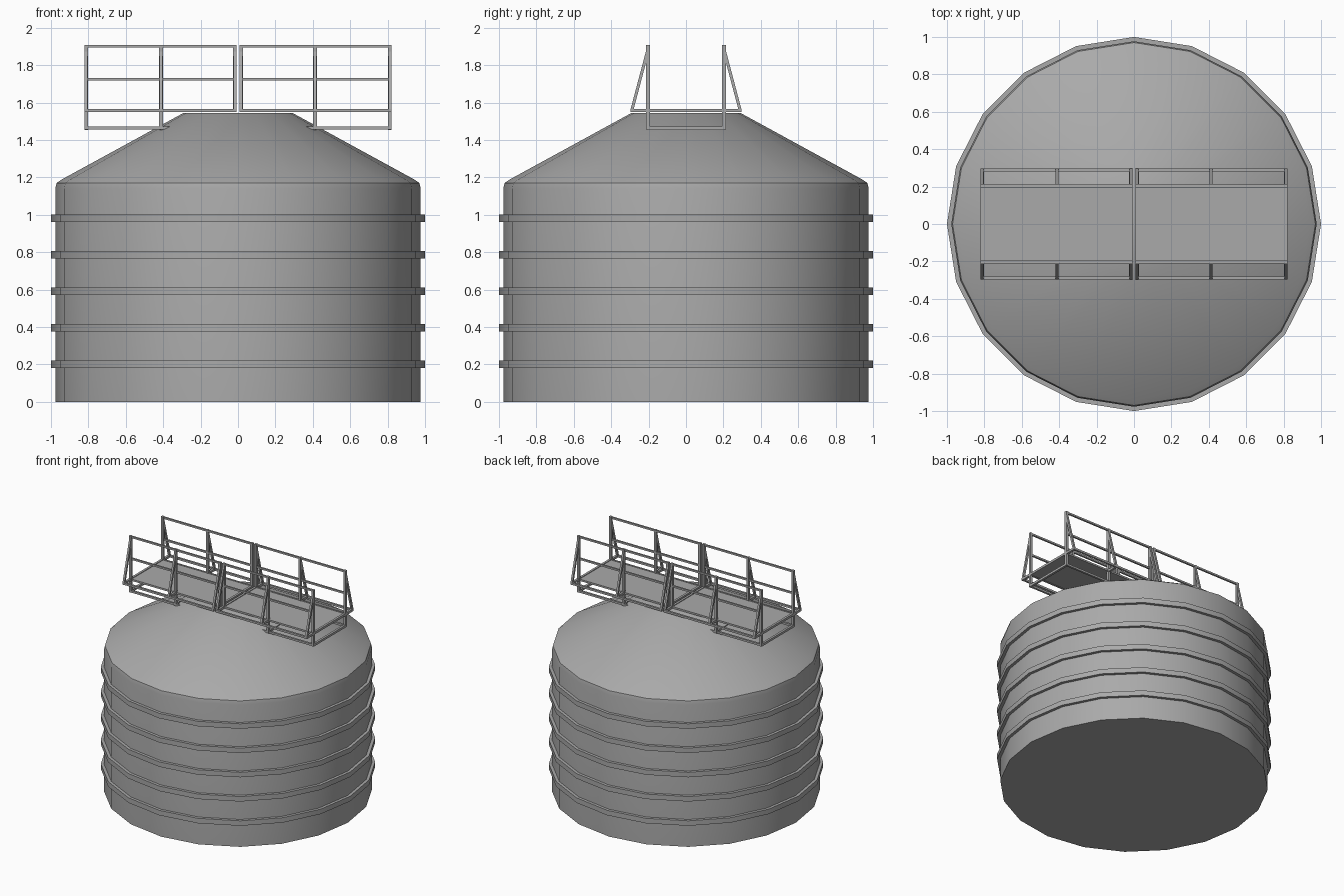
import bpy, bmesh, math
from mathutils import Vector

if "Cube" in bpy.data.objects:
    bpy.data.objects.remove(bpy.data.objects["Cube"])

steel = bpy.data.materials.new("grey_steel")
steel.use_nodes = True
GREY = (0.4, 0.4, 0.4, 1)
steel.diffuse_color = GREY
steel.node_tree.nodes["Principled BSDF"].inputs["Base Color"].default_value = GREY

SIDES = 20


def finish(name, bm, smooth=False):
    bmesh.ops.recalc_face_normals(bm, faces=bm.faces)
    mesh = bpy.data.meshes.new(name)
    bm.to_mesh(mesh)
    bm.free()
    mesh.materials.append(steel)
    obj = bpy.data.objects.new(name, mesh)
    bpy.context.collection.objects.link(obj)
    if smooth:
        bpy.ops.object.select_all(action='DESELECT')
        obj.select_set(True)
        bpy.context.view_layer.objects.active = obj
        bpy.ops.object.shade_smooth_by_angle(angle=math.radians(35))
    return obj


def lathe(name, profile, closed=False):
    """Revolve (radius, height) points; open profiles get flat caps."""
    bm = bmesh.new()
    rings = []
    for r, z in profile:
        angles = [2 * math.pi * i / SIDES for i in range(SIDES)]
        rings.append([bm.verts.new((r * math.cos(a), r * math.sin(a), z)) for a in angles])
    pairs = list(zip(rings, rings[1:]))
    if closed:
        pairs.append((rings[-1], rings[0]))
    else:
        bm.faces.new(rings[0])
        bm.faces.new(rings[-1])
    for low, high in pairs:
        for i in range(SIDES):
            j = (i + 1) % SIDES
            bm.faces.new((low[i], low[j], high[j], high[i]))
    return finish(name, bm, True)


def bar(bm, start, end, width):
    """Square bar between two points."""
    a, b = Vector(start), Vector(end)
    axis = (b - a).normalized()
    ref = Vector((1, 0, 0)) if abs(axis.x) < 0.9 else Vector((0, 1, 0))
    u = axis.cross(ref).normalized() * width / 2
    v = axis.cross(u).normalized() * width / 2
    ends = [[bm.verts.new(p + s * u + t * v) for s, t in ((-1, -1), (1, -1), (1, 1), (-1, 1))]
            for p in (a, b)]
    bm.faces.new(ends[0])
    bm.faces.new(ends[1])
    for i in range(4):
        j = (i + 1) % 4
        bm.faces.new((ends[0][i], ends[0][j], ends[1][j], ends[1][i]))


# Tank shell with rounded shoulder and conical roof
lathe("tank", [(0.977, 0), (0.977, 1.14), (0.97, 1.17), (0.94, 1.19), (0.29, 1.545)])

# Hoops around the shell
for n in range(5):
    z = 0.2 + 0.195 * n
    lathe(f"hoop_{n + 1}", [(0.96, z - 0.02), (1, z - 0.02), (1, z + 0.02), (0.96, z + 0.02)], True)

# Walkway in two mirrored halves
INNER, MID, OUTER = 0.017, 0.412, 0.812
POST_Y, FOOT_Y = 0.203, 0.29
LOW, DECK, TOP = 1.463, 1.557, 1.9
for side, label in ((1, "left"), (-1, "right")):
    deck = bmesh.new()
    bmesh.ops.create_cube(deck, size=1)
    bmesh.ops.scale(deck, vec=(OUTER - INNER, 2 * POST_Y, 0.008), verts=deck.verts)
    bmesh.ops.translate(deck, vec=(side * (INNER + OUTER) / 2, 0, DECK), verts=deck.verts)
    finish("deck_" + label, deck)

    posts, braces, rails, frame = (bmesh.new() for _ in range(4))
    for y in (-1, 1):
        for x in (INNER, MID, OUTER):
            bottom = DECK if x == INNER else LOW - 0.008
            bar(posts, (side * x, y * POST_Y, bottom), (side * x, y * POST_Y, TOP + 0.008), 0.02)
            bar(braces, (side * x, y * FOOT_Y, DECK), (side * x, y * (POST_Y + 0.004), TOP - 0.03), 0.016)
            bar(frame, (side * x, y * POST_Y, DECK), (side * x, y * (FOOT_Y + 0.008), DECK), 0.018)
        for z in (DECK, 1.725, TOP):
            bar(rails, (side * INNER, y * POST_Y, z), (side * OUTER, y * POST_Y, z), 0.014)
        bar(frame, (side * INNER, y * FOOT_Y, DECK), (side * OUTER, y * FOOT_Y, DECK), 0.016)
        bar(frame, (side * 0.35, y * POST_Y, LOW), (side * OUTER, y * POST_Y, LOW), 0.016)
    # Cross beams under the deck
    for x, z in ((INNER, DECK), (OUTER, DECK), (MID, LOW), (OUTER, LOW)):
        bar(frame, (side * x, -POST_Y, z), (side * x, POST_Y, z), 0.018)
    finish("posts_" + label, posts)
    finish("braces_" + label, braces)
    finish("handrails_" + label, rails)
    finish("walkway_frame_" + label, frame)
